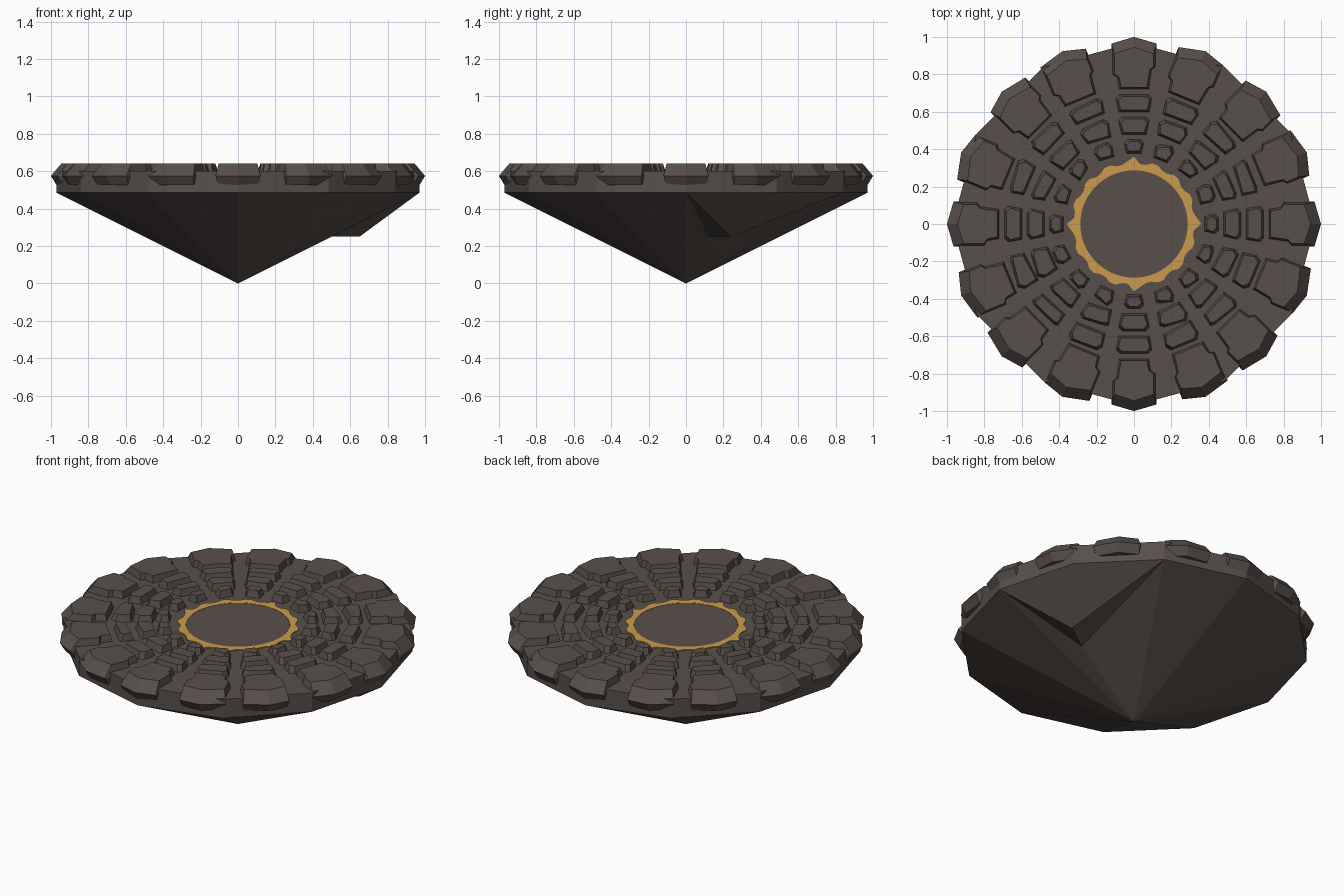
import bpy, bmesh, math, random
from mathutils import Vector

if "Cube" in bpy.data.objects:
    bpy.data.objects.remove(bpy.data.objects["Cube"])
random.seed(4)


def material(name, rgb):
    m = bpy.data.materials.new(name)
    m.diffuse_color = (*rgb, 1)
    m.use_nodes = True
    m.node_tree.nodes["Principled BSDF"].inputs["Base Color"].default_value = m.diffuse_color
    return m


STONE = material("dark brown stone", (0.098, 0.078, 0.069))
GOLD = material("gold", (0.60, 0.33, 0.075))


def finish(bm, name, mat):
    bmesh.ops.recalc_face_normals(bm, faces=bm.faces[:])
    me = bpy.data.meshes.new(name)
    bm.to_mesh(me)
    bm.free()
    me.materials.append(mat)
    ob = bpy.data.objects.new(name, me)
    bpy.context.collection.objects.link(ob)
    return ob


def polar(r, deg, z):
    a = math.radians(deg)
    return Vector((r * math.cos(a), r * math.sin(a), z))


def loft(bm, loops):
    """Closed solid through loops with equal point counts."""
    rows = [[bm.verts.new(p) for p in loop] for loop in loops]
    n = len(rows[0])
    for a, b in zip(rows, rows[1:]):
        for i in range(n):
            j = (i + 1) % n
            bm.faces.new((a[i], a[j], b[j], b[i]))
    bm.faces.new(rows[0][::-1])
    bm.faces.new(rows[-1])


# Rock body: 12-sided slab tapering to a point, with one jutting ledge
bm = bmesh.new()
SIDES, R, Z_RIM, Z_TOP = 12, 0.97, 0.485, 0.60
low = [bm.verts.new(polar(R, i * 30, Z_RIM)) for i in range(SIDES)]
top = [bm.verts.new(polar(R, i * 30, Z_TOP)) for i in range(SIDES)]
tip = bm.verts.new((0, 0, 0))
for i in range(SIDES):
    j = (i + 1) % SIDES
    bm.faces.new((low[i], low[j], top[j], top[i]))
    if i > 1:
        bm.faces.new((low[j], low[i], tip))
bm.faces.new(top)
root = bm.verts.new((0.48, 0.12, 0.25))
ledge = bm.verts.new((0.65, 0.24, 0.25))
for f in ((tip, low[0], root), (root, low[0], ledge), (ledge, low[0], low[1]),
          (ledge, low[1], low[2]), (root, ledge, low[2]), (tip, root, low[2])):
    bm.faces.new(f)
finish(bm, "rock_body", STONE)


def place(points, z, deg):
    """Turn (radius, sideways) points into a loop at height z, rotated by deg."""
    a = math.radians(deg)
    c, s = math.cos(a), math.sin(a)
    return [Vector((r * c - t * s, r * s + t * c, z)) for r, t in points]


# Three inner rings of paving stones: inner radius, outer radius, half widths
RINGS = [(0.375, 0.455, 0.042, 0.055), (0.475, 0.575, 0.068, 0.085),
         (0.595, 0.695, 0.085, 0.098)]
SECTORS = 16
for k, (r0, r1, w0, w1) in enumerate(RINGS):
    bm = bmesh.new()
    for s in range(SECTORS):
        deg = s * 360 / SECTORS
        j = 0 if s % 4 == 0 else 0.012
        d = [random.uniform(-j, j) for _ in range(4)]

        def outline(e):
            return [(r0 + e + d[0], -w0 + e), (r0 + e + d[1], w0 - e),
                    (r1 - e - 0.02, w1 - e), (r1 - e + d[2], w1 - e - 0.02),
                    (r1 - e + d[3], -w1 + e + 0.02), (r1 - e - 0.02, -w1 + e)]
        loft(bm, [place(outline(0), 0.59, deg), place(outline(0.014), 0.64, deg)])
    finish(bm, f"paving_ring_{k + 1}", STONE)

# Outer stones overhanging the rim, with a pointed chamfered nose
bm = bmesh.new()
for s in range(SECTORS):
    deg = s * 360 / SECTORS
    odd = 0 if s % 4 == 0 else 1
    side = 1 if s % 2 else -1
    extra = 0.022 * odd

    def outer(e, nose):
        def w(x, sgn):
            return sgn * (x - e + (extra if sgn == side else 0))
        return [(0.715 + e, w(0.085, -1)), (0.715 + e, w(0.085, 1)),
                (0.785, w(0.095, 1)), (0.80, w(0.12, 1)), (nose - 0.035, w(0.12, 1)),
                (nose, 0), (nose - 0.035, w(0.12, -1)),
                (0.84, w(0.12, -1)), (0.825, w(0.10, -1))]
    loft(bm, [place(outer(0.012, 0.97), 0.525, deg), place(outer(0, 1.0), 0.575, deg),
              place(outer(0.016, 0.945), 0.64, deg)])
finish(bm, "outer_stones", STONE)

# Gold ring: flat plate with toothed outer edge and four points on the axes
bm = bmesh.new()
N = 64
inner, rim = [], []
for i in range(N):
    deg = i * 360 / N
    r = 0.36 if i % 16 == 0 else (0.338 if i % 4 < 2 else 0.322)
    inner.append(polar(0.287, deg, 0.606))
    rim.append(polar(r, deg, 0.606))
vi = [bm.verts.new(p) for p in inner]
vo = [bm.verts.new(p) for p in rim]
vb = [bm.verts.new((p.x, p.y, 0.599)) for p in rim]
vc = [bm.verts.new((p.x, p.y, 0.599)) for p in inner]
for a, b in ((vi, vo), (vo, vb), (vb, vc), (vc, vi)):
    for i in range(N):
        j = (i + 1) % N
        bm.faces.new((a[i], b[i], b[j], a[j]))
finish(bm, "gold_ring", GOLD)

# Centre floor disc, flush with the gold ring
bm = bmesh.new()
loft(bm, [[polar(0.286, i * 360 / N, z) for i in range(N)] for z in (0.599, 0.605)])
finish(bm, "centre_floor", STONE)
